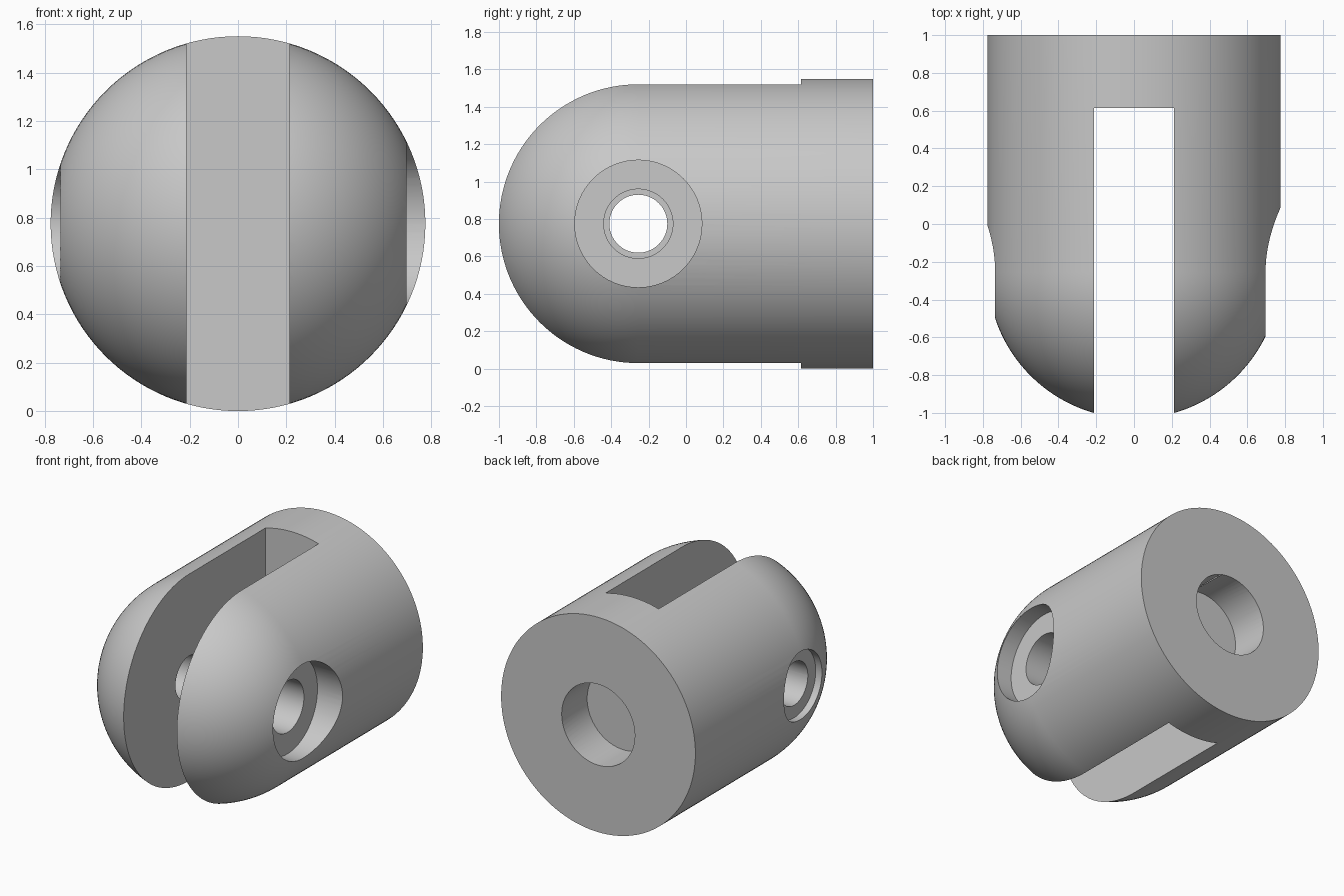
import bpy, bmesh, math
from mathutils import Matrix, Vector

cube = bpy.data.objects.get("Cube")
if cube:
    bpy.data.objects.remove(cube, do_unlink=True)

R = 0.775          # body radius, also the height of its axis
PIN_Y = -0.255     # dome centre and pin hole position
SEGS = 128

grey = bpy.data.materials.new("light_grey")
grey.use_nodes = True
colour = (0.58, 0.58, 0.58, 1)
grey.diffuse_color = colour
grey.node_tree.nodes["Principled BSDF"].inputs["Base Color"].default_value = colour


def add_object(name, bm):
    bmesh.ops.recalc_face_normals(bm, faces=bm.faces)
    mesh = bpy.data.meshes.new(name)
    bm.to_mesh(mesh)
    bm.free()
    mesh.materials.append(grey)
    obj = bpy.data.objects.new(name, mesh)
    bpy.context.collection.objects.link(obj)
    return obj


def cylinder(name, axis, radius, start, end, y=0.0):
    """Cylinder along x or y between two positions on that axis."""
    bm = bmesh.new()
    mid = (start + end) / 2
    if axis == "X":
        place = Matrix.Translation((mid, y, R)) @ Matrix.Rotation(math.pi / 2, 4, "Y")
    else:
        place = Matrix.Translation((0, mid, R)) @ Matrix.Rotation(math.pi / 2, 4, "X")
    bmesh.ops.create_cone(bm, cap_ends=True, segments=64, radius1=radius,
                          radius2=radius, depth=abs(end - start), matrix=place)
    return add_object(name, bm)


def box(name, low, high):
    bm = bmesh.new()
    low, high = Vector(low), Vector(high)
    bmesh.ops.create_cube(bm, size=1, matrix=Matrix.Translation((low + high) / 2)
                          @ Matrix.Diagonal((*(high - low), 1)))
    return add_object(name, bm)


# Domed body: a profile spun around the y axis
bm = bmesh.new()
steps = 32
profile = [(0, 1), (R, 1)]
for i in range(steps + 1):
    a = math.pi / 2 * i / steps
    profile.append((R * math.cos(a), PIN_Y - R * math.sin(a)))
verts = [bm.verts.new((0, y, R + r)) for r, y in profile]
edges = [bm.edges.new(pair) for pair in zip(verts, verts[1:])]
bmesh.ops.spin(bm, geom=verts + edges, cent=(0, 0, R), axis=(0, 1, 0),
               angle=math.tau, steps=SEGS, use_duplicate=False)
bmesh.ops.remove_doubles(bm, verts=bm.verts, dist=0.0001)
body = add_object("clevis_body", bm)

# Cut the fork slot, shaft socket, pin holes and their recesses
cutters = [
    box("slot_cutter", (-0.212, -1.5, -0.5), (0.212, 0.615, 2.1)),
    cylinder("socket_cutter", "Y", 0.292, 0.71, 1.2),
    cylinder("wide_pin_hole_cutter", "X", 0.185, 0.1, 1.1, PIN_Y),
    cylinder("narrow_pin_hole_cutter", "X", 0.155, -1.1, -0.1, PIN_Y),
    cylinder("large_recess_cutter", "X", 0.34, 0.575, 1.2, PIN_Y),
    cylinder("small_recess_cutter", "X", 0.245, -1.2, -0.685, PIN_Y),
]
bpy.context.view_layer.objects.active = body
for cutter in cutters:
    cutter.hide_render = True
    mod = body.modifiers.new(cutter.name, "BOOLEAN")
    mod.operation = "DIFFERENCE"
    mod.solver = "EXACT"
    mod.object = cutter
    bpy.ops.object.modifier_apply(modifier=mod.name)
    bpy.data.objects.remove(cutter, do_unlink=True)

# Smooth shading with crisp cut edges
bpy.ops.object.select_all(action="DESELECT")
body.select_set(True)
bpy.ops.object.shade_smooth_by_angle(angle=math.radians(25))
